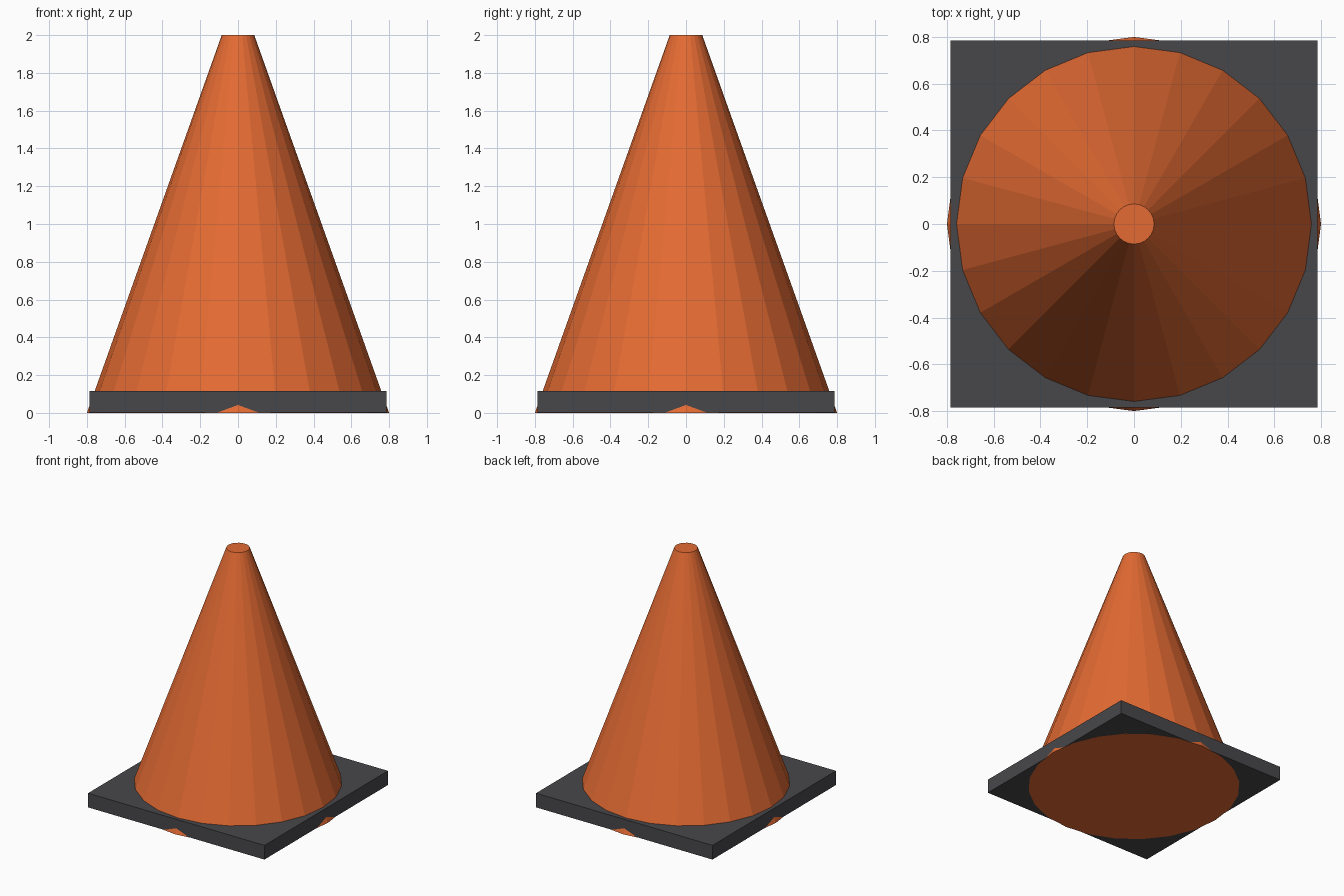
import bpy, bmesh
from mathutils import Matrix

if "Cube" in bpy.data.objects:
    bpy.data.objects.remove(bpy.data.objects["Cube"])


def material(name, rgb):
    m = bpy.data.materials.new(name)
    m.diffuse_color = (*rgb, 1.0)
    m.use_nodes = True
    m.node_tree.nodes["Principled BSDF"].inputs["Base Color"].default_value = m.diffuse_color
    return m


def add_part(name, bm, mat):
    bmesh.ops.recalc_face_normals(bm, faces=bm.faces)
    mesh = bpy.data.meshes.new(name)
    bm.to_mesh(mesh)
    bm.free()
    mesh.materials.append(mat)
    obj = bpy.data.objects.new(name, mesh)
    bpy.context.collection.objects.link(obj)
    return obj


orange = material("orange", (0.78, 0.147, 0.033))
charcoal = material("charcoal", (0.064, 0.064, 0.071))

# Square base plate, a hair above the ground so the cone's underside shows
BOTTOM, TOP, WIDTH = 0.001, 0.115, 1.57
bm = bmesh.new()
bmesh.ops.create_cube(
    bm, size=1.0,
    matrix=Matrix.Translation((0, 0, (BOTTOM + TOP) / 2))
    @ Matrix.Diagonal((WIDTH, WIDTH, TOP - BOTTOM, 1)))
add_part("base_plate", bm, charcoal)

# Faceted cone body; four corners poke slightly through the plate's sides
bm = bmesh.new()
bmesh.ops.create_cone(
    bm, cap_ends=True, cap_tris=False, segments=24,
    radius1=0.80, radius2=0.086, depth=2.0,
    matrix=Matrix.Translation((0, 0, 1.0)))
add_part("cone_body", bm, orange)
